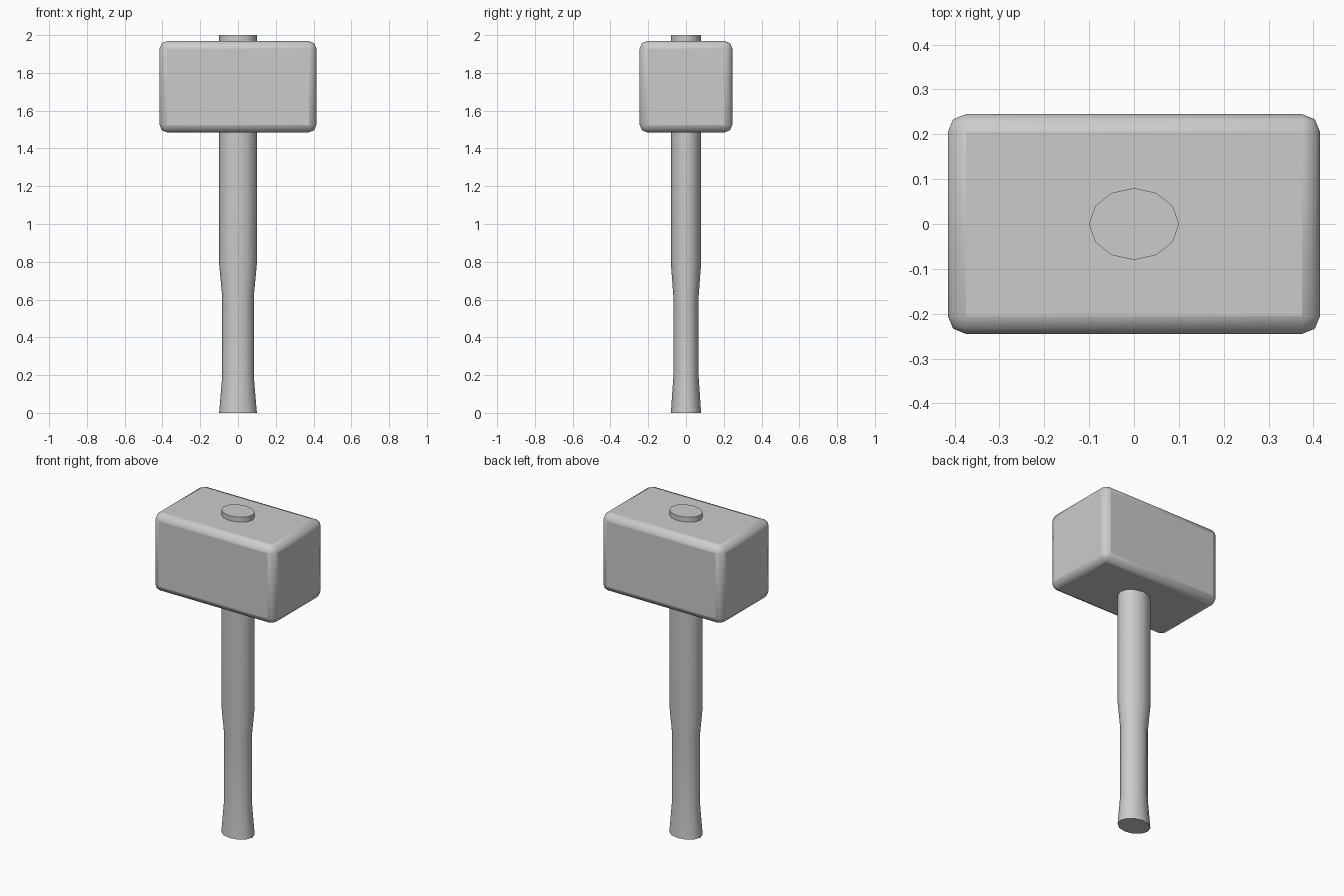
import bpy, bmesh, math

if "Cube" in bpy.data.objects:
    bpy.data.objects.remove(bpy.data.objects["Cube"])

def add_object(name, bm):
    bmesh.ops.recalc_face_normals(bm, faces=bm.faces)
    mesh = bpy.data.meshes.new(name)
    bm.to_mesh(mesh)
    bm.free()
    obj = bpy.data.objects.new(name, mesh)
    bpy.context.collection.objects.link(obj)
    bpy.ops.object.select_all(action='DESELECT')
    obj.select_set(True)
    bpy.context.view_layer.objects.active = obj
    return obj

# Handle: 12-sided oval shaft with a waisted grip and flared butt
SIDES = 12
profile = [(0.0, 0.1), (0.19, 0.084), (0.62, 0.084), (0.79, 0.1), (2.0, 0.1)]  # (z, half width)
bm = bmesh.new()
rings = []
for z, r in profile:
    angles = [2 * math.pi * i / SIDES for i in range(SIDES)]
    rings.append([bm.verts.new((r * math.cos(a), 0.8 * r * math.sin(a), z)) for a in angles])
for low, high in zip(rings, rings[1:]):
    for i in range(SIDES):
        j = (i + 1) % SIDES
        bm.faces.new((low[i], low[j], high[j], high[i]))
bm.faces.new(rings[0])
bm.faces.new(rings[-1])
add_object("handle", bm)
bpy.ops.object.shade_smooth_by_angle(angle=math.radians(50))

# Head: block with rounded edges
bm = bmesh.new()
bmesh.ops.create_cube(bm, size=1)
bmesh.ops.scale(bm, vec=(0.83, 0.49, 0.484), verts=bm.verts)
bmesh.ops.translate(bm, vec=(0, 0, 1.727), verts=bm.verts)
head = add_object("mallet_head", bm)
bevel = head.modifiers.new("rounded_edges", 'BEVEL')
bevel.width = 0.04
bevel.segments = 2
bpy.ops.object.shade_smooth_by_angle(angle=math.radians(50))
bpy.ops.object.modifier_apply(modifier=bevel.name)
